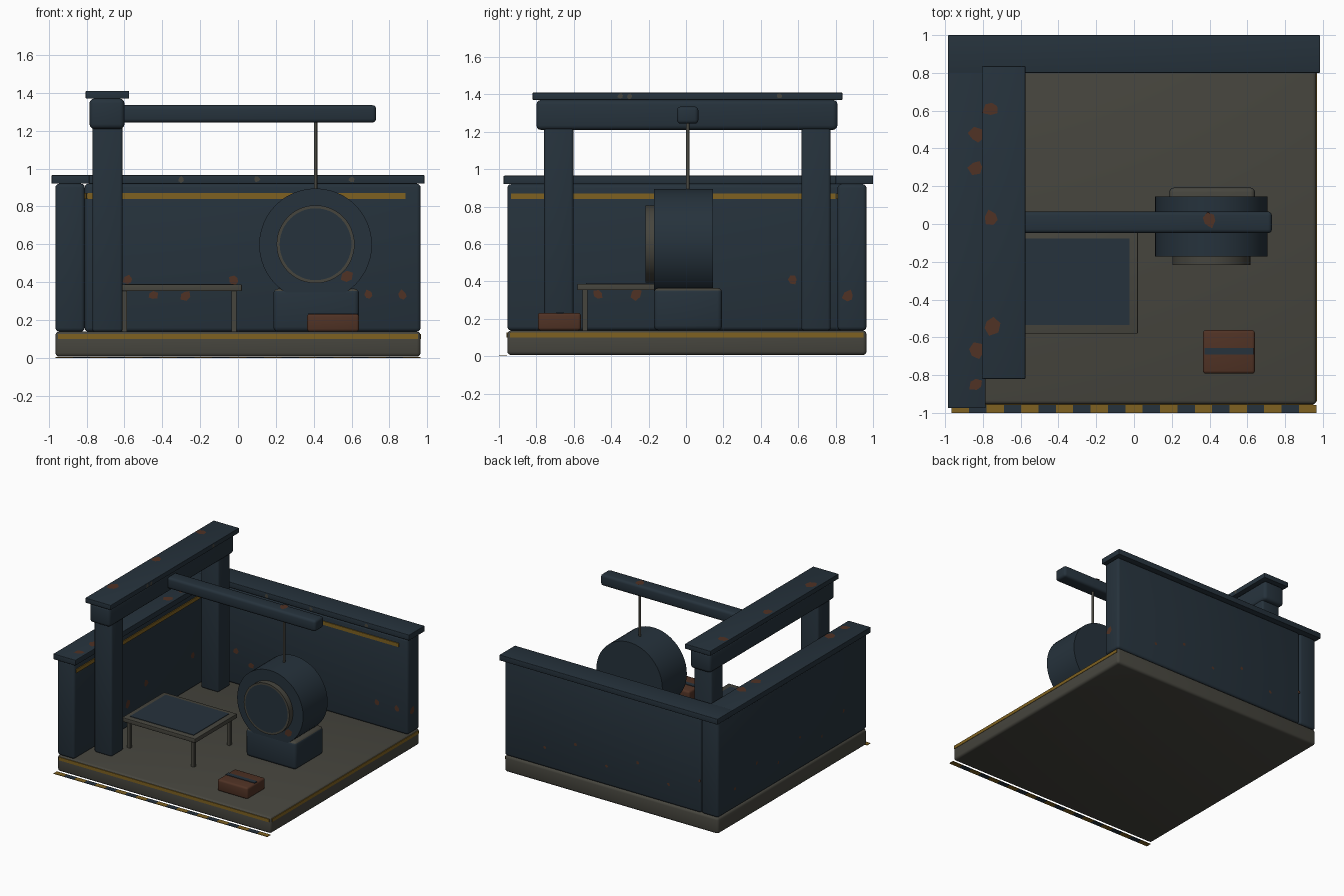
import bpy, bmesh, math, random
from mathutils import Vector, Matrix

random.seed(4)
if "Cube" in bpy.data.objects:
    bpy.data.objects.remove(bpy.data.objects["Cube"], do_unlink=True)


def material(name, rgb):
    m = bpy.data.materials.new(name)
    m.use_nodes = True
    m.diffuse_color = (*rgb, 1)
    bsdf = m.node_tree.nodes["Principled BSDF"]
    bsdf.inputs["Base Color"].default_value = (*rgb, 1)
    bsdf.inputs["Roughness"].default_value = 0.8
    return m


NAVY = material("dark_blue_steel", (0.019, 0.032, 0.045))
GREY = material("worn_grey", (0.062, 0.060, 0.048))
YELLOW = material("warning_yellow", (0.21, 0.12, 0.015))
RUST = material("rust_brown", (0.08, 0.032, 0.018))


def finish(name, bm, mats):
    mesh = bpy.data.meshes.new(name)
    bmesh.ops.recalc_face_normals(bm, faces=bm.faces)
    bm.to_mesh(mesh)
    bm.free()
    for m in mats:
        mesh.materials.append(m)
    ob = bpy.data.objects.new(name, mesh)
    bpy.context.collection.objects.link(ob)
    bpy.ops.object.select_all(action="DESELECT")
    ob.select_set(True)
    bpy.context.view_layer.objects.active = ob
    bpy.ops.object.shade_smooth_by_angle(angle=math.radians(40))
    return ob


def box(name, x, y, z, mat, bevel=0.0, top=None):
    """Box from ranges; top is an optional second material for upward faces."""
    bm = bmesh.new()
    bmesh.ops.create_cube(bm, size=1)
    for v in bm.verts:
        v.co = [(r[0] + r[1]) / 2 + c * (r[1] - r[0]) for r, c in zip((x, y, z), v.co)]
    if bevel:
        bmesh.ops.bevel(bm, geom=bm.edges[:], offset=bevel, segments=3,
                        profile=0.5, affect="EDGES")
    if top:
        bm.normal_update()
        for f in bm.faces:
            f.material_index = int(f.normal.z > 0.5)
    return finish(name, bm, [mat, top] if top else [mat])


def cylinder(name, center, radius, depth, mat, along_y=True, face_inset=0, face_mat=None):
    bm = bmesh.new()
    turn = Matrix.Rotation(math.pi / 2, 4, "X") if along_y else Matrix()
    bmesh.ops.create_cone(bm, cap_ends=True, segments=48, radius1=radius, radius2=radius,
                          depth=depth, matrix=Matrix.Translation(center) @ turn)
    if face_mat:
        bm.normal_update()
        front = [f for f in bm.faces if f.normal.y < -0.9]
        bmesh.ops.inset_region(bm, faces=front, thickness=face_inset)
        for f in front:
            f.material_index = 1
    return finish(name, bm, [mat, face_mat] if face_mat else [mat])


def patch(name, loc, normal, mat=RUST, size=0.04):
    """Flat irregular stain lying just above a surface."""
    bm = bmesh.new()
    spin = random.uniform(0, math.tau)
    verts = []
    for i in range(6):
        a = spin + i * math.tau / 6
        r = size * random.uniform(0.6, 1.1)
        verts.append(bm.verts.new((r * math.cos(a), r * math.sin(a), 0)))
    bm.faces.new(verts)
    n = Vector(normal)
    place = Matrix.Translation(Vector(loc) + n * 0.003)
    bm.transform(place @ n.to_track_quat("Z", "Y").to_matrix().to_4x4())
    ob = finish(name, bm, [mat])
    if ob.data.polygons[0].normal.dot(n) < 0:
        ob.data.flip_normals()


# Floor slab with yellow edge lines
box("floor_slab", (-.965, .965), (-.955, .965), (.006, .138), GREY, 0.02)
box("front_edge_line", (-.95, .95), (-.959, -.95), (.1, .126), YELLOW)
box("right_edge_line", (.96, .968), (-.94, .95), (.1, .126), YELLOW)

# Hazard strip on the ground in front
TILES = 21
step = 1.93 / TILES
for i in range(TILES):
    x0 = -.965 + i * step
    box("hazard_tile", (x0, x0 + step), (-1, -.957), (0, .004), NAVY if i % 2 else YELLOW)

# Walls, their caps and stripes
box("side_wall", (-.965, -.81), (-.955, .965), (.138, .92), NAVY, 0.02)
box("back_wall", (-.81, .965), (.81, .965), (.138, .92), NAVY, 0.02)
box("side_wall_cap", (-.985, -.785), (-.975, .985), (.92, .965), NAVY, 0.004)
box("back_wall_cap", (-.985, .985), (.8, 1), (.92, .966), NAVY, 0.004)
box("back_wall_stripe", (-.8, .885), (.803, .811), (.84, .87), YELLOW)
box("side_wall_stripe", (-.811, -.803), (-.935, .8), (.84, .87), YELLOW)

# Gantry
for y in (-.68, .695):
    box("gantry_post", (-.77, -.61), (y - .078, y + .078), (.138, 1.23), NAVY, 0.015)
box("gantry_beam", (-.785, -.6), (-.8, .81), (1.21, 1.37), NAVY, 0.025)
box("gantry_cap", (-.805, -.575), (-.82, .836), (1.37, 1.41), NAVY, 0.004)
box("hoist_arm", (-.63, .73), (-.048, .066), (1.243, 1.335), NAVY, 0.02)
cylinder("hoist_cable", (.41, .009, 1.07), .009, .36, GREY, along_y=False)

# Drum machine on its base
box("drum_base", (.187, .64), (-.172, .193), (.138, .365), NAVY, 0.025, top=GREY)
cylinder("drum", (.41, -.013, .597), .298, .316, NAVY)
cylinder("drum_hub", (.41, -.18, .6), .206, .075, GREY, face_inset=.016, face_mat=NAVY)

# Table
box("table_top", (-.64, .02), (-.58, -.04), (.353, .387), GREY, 0.003)
box("table_mat", (-.6, -.025), (-.535, -.078), (.384, .391), NAVY)
for x in (-.6, -.022):
    for y in (-.54, -.08):
        box("table_leg", (x - .013, x + .013), (y - .013, y + .013), (.138, .36), GREY)

# Toolbox
box("toolbox", (.365, .64), (-.792, -.562), (.138, .232), RUST, 0.015)
box("toolbox_band", (.372, .633), (-.692, -.656), (.229, .236), NAVY)

# Rust stains on horizontal tops
UP = (0, 0, 1)
for y in (.61, .03, -.54):
    patch("gantry_rust", (-.755, y, 1.41), UP, size=.05)
for y in (.47, .3, -.67, -.85):
    patch("wall_cap_rust", (-.835, y, .966), UP, size=.045)
patch("arm_rust", (.4, .025, 1.335), UP, size=.045)
patch("drum_rust", (.575, -.171, .43), (0, -1, 0))

# Rust stains on inner and outer wall faces
for i, x in enumerate((-.58, -.45, -.28, -.02, .69, .87)):
    patch("back_wall_rust", (x, .81, .41 if i % 3 == 0 else .33), (0, -1, 0), size=.03)
for i, y in enumerate((-.47, -.27, -.03, .57)):
    patch("side_wall_rust", (-.81, y, .33 if i < 2 else .41), (1, 0, 0), size=.035)
patch("wall_end_rust", (.965, .87, .32), (1, 0, 0), size=.035)
for i in range(6):
    patch("outer_back_rust", (.6 - i * .28, .965, .3 + .1 * (i % 2)), (0, 1, 0), size=.015)
    patch("outer_side_rust", (-.965, .75 - i * .28, .3 + .1 * (i % 2)), (-1, 0, 0), size=.015)

# Bare metal chips on cap edges
for y in (-.35, -.3, .5):
    patch("gantry_cap_chip", (-.575, y, 1.39), (1, 0, 0), GREY, .018)
for x in (-.3, .1, .6):
    patch("wall_cap_chip", (x, .8, .943), (0, -1, 0), GREY, .018)
